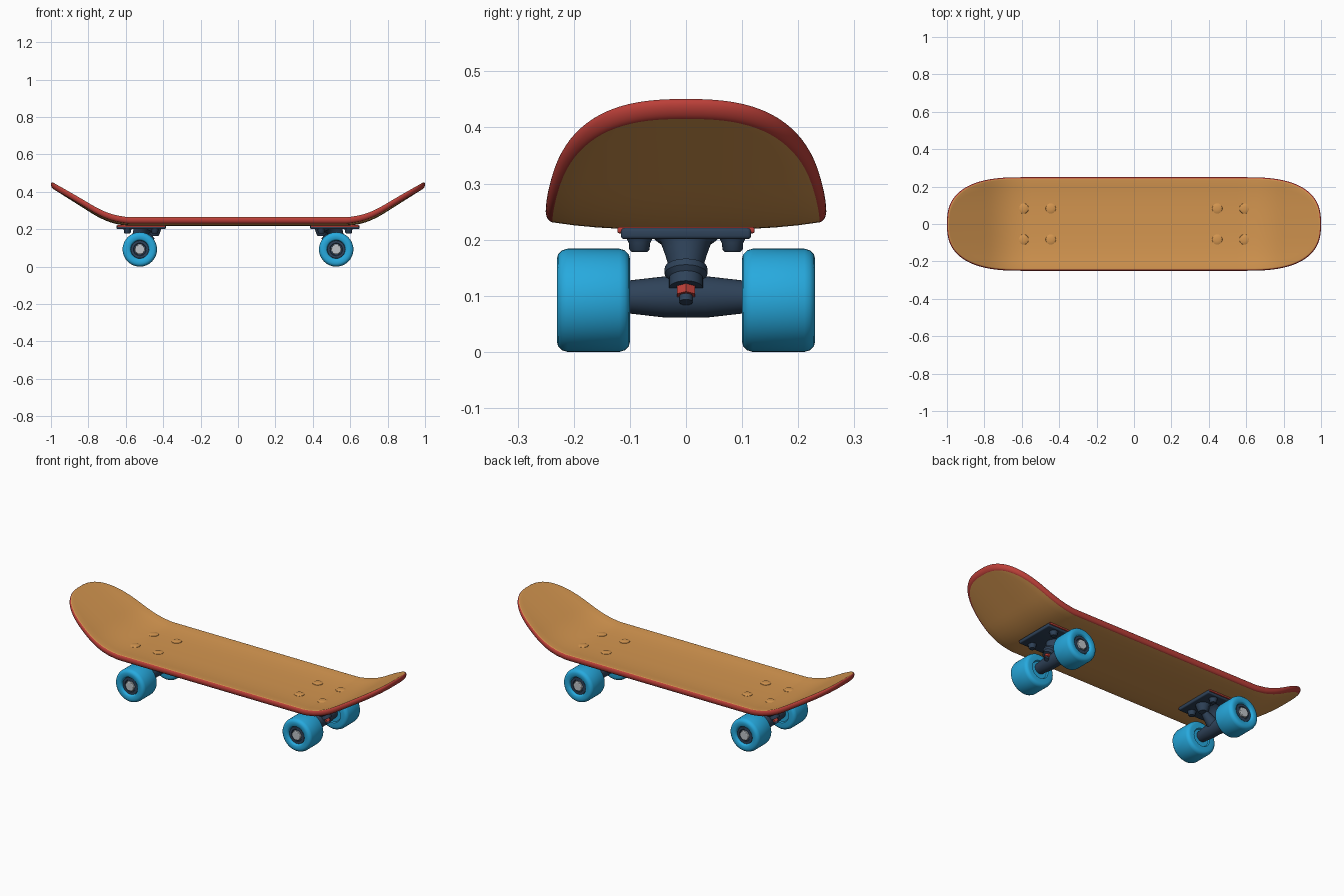
import bpy, bmesh, math
from mathutils import Vector, Matrix

if "Cube" in bpy.data.objects:
    bpy.data.objects.remove(bpy.data.objects["Cube"])


def material(name, col):
    m = bpy.data.materials.new(name)
    m.diffuse_color = (*col, 1)
    m.use_nodes = True
    m.node_tree.nodes["Principled BSDF"].inputs["Base Color"].default_value = m.diffuse_color
    return m


WOOD = material("orange wood", (0.66, 0.305, 0.08))
RED = material("red", (0.50, 0.05, 0.04))
NAVY = material("navy metal", (0.028, 0.055, 0.10))
BLUE = material("blue wheel", (0.02, 0.40, 0.73))
GREY = material("light grey metal", (0.52, 0.55, 0.58))


def finish(name, bm, mats, angle=40):
    bmesh.ops.recalc_face_normals(bm, faces=bm.faces)
    me = bpy.data.meshes.new(name)
    bm.to_mesh(me)
    bm.free()
    for m in mats:
        me.materials.append(m)
    ob = bpy.data.objects.new(name, me)
    bpy.context.collection.objects.link(ob)
    bpy.ops.object.select_all(action='DESELECT')
    ob.select_set(True)
    bpy.context.view_layer.objects.active = ob
    bpy.ops.object.shade_smooth_by_angle(angle=math.radians(angle))
    return ob


def lathe(name, profile, origin, direction, mat, seg=32):
    """Turn (radius, height) points around a direction; the ends are capped."""
    bm = bmesh.new()
    rings = [[bm.verts.new((r * math.cos(2 * math.pi * i / seg),
                            r * math.sin(2 * math.pi * i / seg), h))
              for i in range(seg)] for r, h in profile]
    for a, b in zip(rings, rings[1:]):
        for i in range(seg):
            j = (i + 1) % seg
            bm.faces.new((a[i], a[j], b[j], b[i]))
    bm.faces.new(rings[0])
    bm.faces.new(rings[-1])
    rot = Vector((0, 0, 1)).rotation_difference(Vector(direction)).to_matrix().to_4x4()
    bm.transform(Matrix.Translation(origin) @ rot)
    return finish(name, bm, [mat])


def block(name, centre, size, mat, bevel):
    bm = bmesh.new()
    bmesh.ops.create_cube(bm, size=1)
    bm.transform(Matrix.Translation(centre) @ Matrix.Diagonal((*size, 1)))
    bmesh.ops.bevel(bm, geom=bm.edges[:], offset=bevel, segments=3,
                    profile=0.5, affect='EDGES')
    return finish(name, bm, [mat])


# Deck: mid-surface height, with kicked-up ends and raised long edges
def deck_z(x, y):
    a, b, m = 0.57, 0.78, 0.63
    d = abs(x)
    kick = 0
    if d > b:
        kick = m * (b - a) / 2 + m * (d - b)
    elif d > a:
        kick = m * (d - a) ** 2 / (2 * (b - a))
    return 0.235 + 0.015 * (abs(y) / 0.25) ** 3 + kick


def build_deck():
    n, steps, half, e = 2.6, 24, 0.017, 0.012
    quarter = []
    for i in range(steps + 1):
        t = math.pi / 2 * i / steps
        quarter.append((0.6 + 0.4 * max(math.cos(t), 0) ** (2 / n),
                        0.25 * math.sin(t) ** (2 / n)))
    side = [(x / 100, 0.25) for x in (58, 55, 45, 30, 15, 0)]
    upper = quarter + side
    upper += [(-x, y) for x, y in reversed(upper[:-1])]
    outline = upper + [(x, -y) for x, y in reversed(upper[1:-1])]
    count = len(outline)
    normals = []
    for i in range(count):
        p, q = outline[i - 1], outline[(i + 1) % count]
        normals.append(Vector((q[1] - p[1], p[0] - q[0])).normalized())
    # (inset, share of half width, height offset) for each ring, bottom to top
    rings = [(e, k / 6, -half) for k in range(6)]
    for i in range(13):
        t = math.pi * (i / 12 - 0.5)
        rings.append((e * (1 - math.cos(t)), 1, half * math.sin(t)))
    rings += [(e, k / 6, half) for k in range(5, -1, -1)]
    bm = bmesh.new()
    vs = []
    for inset, k, h in rings:
        row = []
        for (x, y), nv in zip(outline, normals):
            px, py = x - nv.x * inset, (y - nv.y * inset) * k
            row.append(bm.verts.new((px, py, deck_z(px, py) + h)))
        vs.append(row)
    for r in range(len(vs) - 1):
        for i in range(count):
            j = (i + 1) % count
            f = bm.faces.new((vs[r][i], vs[r][j], vs[r + 1][j], vs[r + 1][i]))
            f.material_index = 1 if 6 <= r <= 15 else 0  # red rim
    bmesh.ops.remove_doubles(bm, verts=bm.verts[:], dist=0.0004)
    finish("deck", bm, [WOOD, RED], 60)


build_deck()

# Trucks and wheels, mirrored end to end
for s, end in ((1, "right"), (-1, "left")):
    cx, ax = s * 0.518, s * 0.525
    block(end + "_base_plate", (cx, 0, 0.211), (0.264, 0.232, 0.02), NAVY, 0.006)
    block(end + "_riser_pad", (cx, 0, 0.217), (0.256, 0.244, 0.011), RED, 0.003)

    # Bolts with domed heads on the deck and nuts below
    for dx in (-0.073, 0.073):
        for y in (-0.083, 0.083):
            top = deck_z(cx, y) + 0.016
            lathe(end + "_bolt_head", [(0.028, 0), (0.027, 0.003), (0.02, 0.006), (0.008, 0.0075)],
                  (cx + dx, y, top), (0, 0, 1), WOOD, 20)
            lathe(end + "_bolt_nut", [(0.014, 0.178), (0.018, 0.182), (0.019, 0.194), (0.025, 0.206)],
                  (cx + dx, y, 0), (0, 0, 1), NAVY, 16)

    # Tilted kingpin post, bushing and red nut
    tilt = Vector((s * 0.45, 0, -0.9)).normalized()
    start = Vector((cx - s * 0.01, 0, 0.212))
    lathe(end + "_kingpin_post", [(0.062, 0), (0.046, 0.015), (0.038, 0.04), (0.03, 0.07)],
          start, tilt, NAVY, 24)
    lathe(end + "_bushing", [(0.028, 0.066), (0.038, 0.07), (0.038, 0.082), (0.03, 0.09), (0.03, 0.11)],
          start, tilt, NAVY, 24)
    lathe(end + "_kingpin_nut", [(0.019, 0.108), (0.019, 0.126)], start, tilt, RED, 6)
    lathe(end + "_kingpin_tip", [(0.012, 0.124), (0.012, 0.138)], start, tilt, NAVY, 12)

    # Axle hanger with pivot arm rising to the base plate
    lathe(end + "_hanger", [(0.029, -0.105), (0.033, -0.07), (0.037, -0.035), (0.037, 0.035),
                            (0.033, 0.07), (0.029, 0.105)],
          (ax, 0, 0.098), (0, 1, 0), NAVY)
    lathe(end + "_pivot_arm", [(0.034, 0), (0.026, 0.05), (0.018, 0.09)],
          (ax, 0, 0.105), (-s * 0.75, 0, 0.66), NAVY, 20)
    lathe(end + "_pivot_cup", [(0.04, 0), (0.03, 0.03), (0.022, 0.045)],
          (cx - s * 0.07, 0, 0.208), (0, 0, -1), NAVY, 20)

    for d, side in ((1, "back"), (-1, "front")):
        tag = end + "_" + side
        o, axis = (ax, 0, 0.092), (0, d, 0)
        lathe(tag + "_wheel", [(0.046, 0.108), (0.05, 0.1), (0.074, 0.1), (0.082, 0.102), (0.089, 0.109),
                               (0.092, 0.119), (0.092, 0.211), (0.089, 0.221), (0.082, 0.228),
                               (0.074, 0.23), (0.056, 0.23), (0.051, 0.226), (0.048, 0.214)],
              o, axis, BLUE, 48)
        lathe(tag + "_bearing", [(0.049, 0.21), (0.047, 0.22), (0.034, 0.22), (0.032, 0.217)], o, axis, NAVY)
        lathe(tag + "_axle_nut", [(0.029, 0.212), (0.029, 0.226), (0.025, 0.229)], o, axis, GREY, 6)
